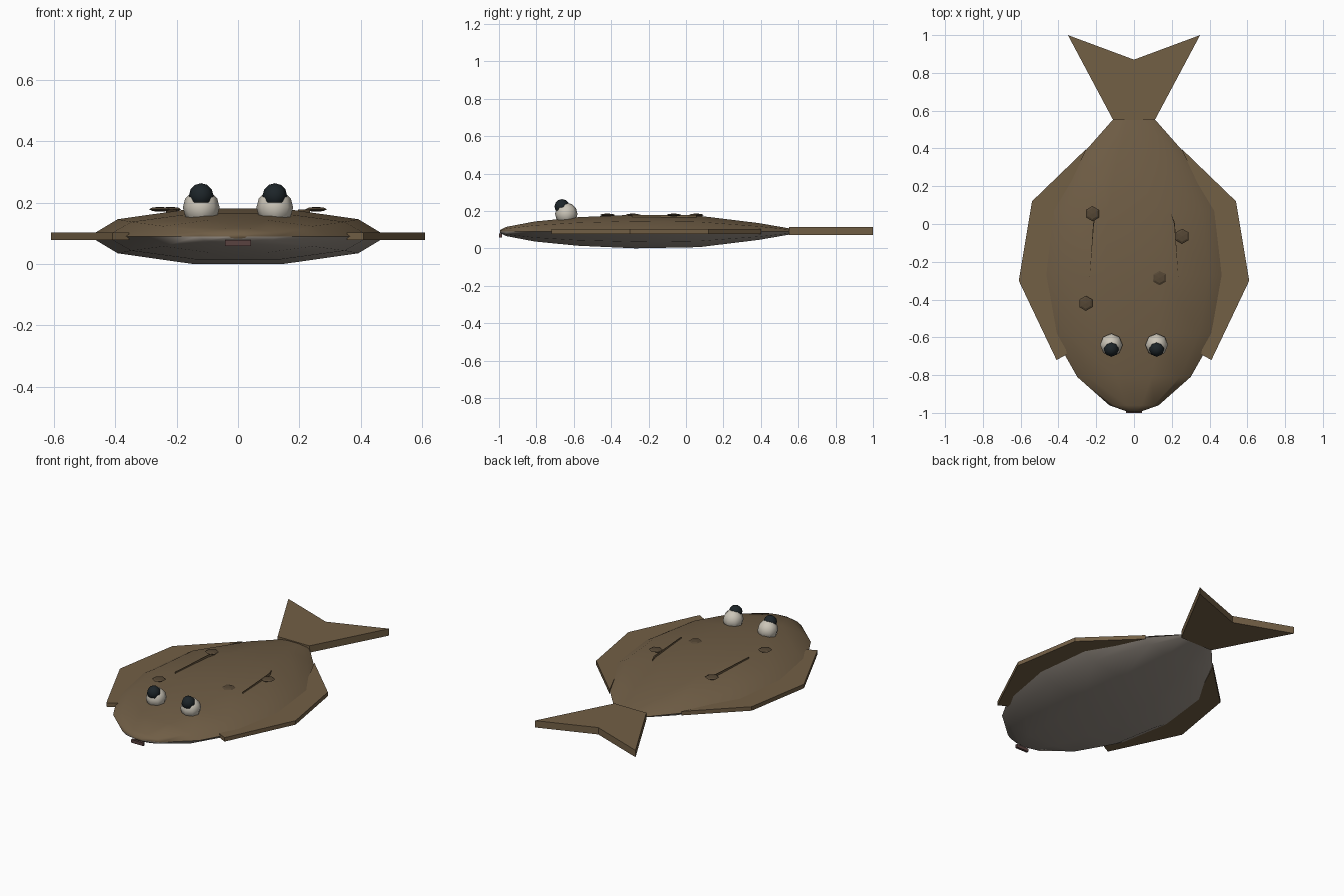
import bpy, bmesh
from math import sin, cos, tau, radians

if "Cube" in bpy.data.objects:
    bpy.data.objects.remove(bpy.data.objects["Cube"])


def material(name, r, g, b):
    m = bpy.data.materials.new(name)
    m.diffuse_color = (r, g, b, 1)
    m.use_nodes = True
    m.node_tree.nodes["Principled BSDF"].inputs["Base Color"].default_value = m.diffuse_color
    return m


BROWN = material("brown_skin", 0.16, 0.11, 0.06)
FIN = material("fin_brown", 0.17, 0.115, 0.06)
SPOT = material("spot_brown", 0.09, 0.062, 0.035)
BELLY = material("belly_grey", 0.33, 0.29, 0.25)
WHITE = material("eye_white", 0.60, 0.56, 0.48)
BLACK = material("pupil_black", 0.012, 0.018, 0.022)
LIP = material("mouth_dark", 0.10, 0.055, 0.05)
MID = 0.09  # height of the body's centre plane


def finish(bm, name, *mats):
    bmesh.ops.recalc_face_normals(bm, faces=bm.faces)
    me = bpy.data.meshes.new(name)
    bm.to_mesh(me)
    bm.free()
    ob = bpy.data.objects.new(name, me)
    bpy.context.collection.objects.link(ob)
    for m in mats:
        me.materials.append(m)
    return ob


def smooth(ob, angle=40):
    bpy.ops.object.select_all(action='DESELECT')
    ob.select_set(True)
    bpy.context.view_layer.objects.active = ob
    bpy.ops.object.shade_smooth_by_angle(angle=radians(angle))


def plate(name, outline, z, thick, mat):
    bm = bmesh.new()
    f = bm.faces.new([bm.verts.new((x, y, z - thick / 2)) for x, y in outline])
    ext = bmesh.ops.extrude_face_region(bm, geom=[f])
    vs = [v for v in ext["geom"] if isinstance(v, bmesh.types.BMVert)]
    bmesh.ops.translate(bm, verts=vs, vec=(0, 0, thick))
    return finish(bm, name, mat)


def ball(name, loc, radius, segs, rings, mat, flat=1.0):
    bm = bmesh.new()
    bmesh.ops.create_uvsphere(bm, u_segments=segs, v_segments=rings, radius=radius)
    bmesh.ops.scale(bm, verts=bm.verts, vec=(1, 1, flat))
    bmesh.ops.translate(bm, verts=bm.verts, vec=loc)
    return finish(bm, name, mat)


# Flat body: ten-sided oval sections (y, half width, half height)
sections = [(-0.995, 0.03, 0.008), (-0.96, 0.13, 0.026), (-0.81, 0.30, 0.056),
            (-0.58, 0.43, 0.080), (-0.27, 0.485, 0.0946), (0.07, 0.445, 0.088),
            (0.39, 0.255, 0.047), (0.56, 0.105, 0.016)]
SIDES = 10
bm = bmesh.new()
loops = [[bm.verts.new((w * cos(tau * i / SIDES), y, MID + h * sin(tau * i / SIDES)))
          for i in range(SIDES)] for y, w, h in sections]
for a, b in zip(loops, loops[1:]):
    for i in range(SIDES):
        j = (i + 1) % SIDES
        f = bm.faces.new((a[i], a[j], b[j], b[i]))
        f.material_index = int(i >= SIDES // 2)
bm.faces.new(loops[0])
bm.faces.new(loops[-1])
smooth(finish(bm, "body", BROWN, BELLY), 60)

# Forked tail
plate("tail_fin", [(0.11, 0.55), (0.35, 1.0), (0, 0.87), (-0.35, 1.0), (-0.11, 0.55)],
      0.092, 0.043, FIN)

# Mirrored parts: fringe fins, back ridges, eyes
fringe = [(0.355, -0.69), (0.41, -0.72), (0.61, -0.30), (0.54, 0.12),
          (0.25, 0.40), (0.40, 0.08), (0.44, -0.30)]
ridge = [(0.195, 0.055), (0.216, 0.01), (0.235, -0.29), (0.212, 0.0)]
for s, side in ((-1, "left"), (1, "right")):
    plate("fringe_fin_" + side, [(s * x, y) for x, y in fringe], 0.09, 0.025, FIN)
    plate("back_ridge_" + side, [(s * x, y) for x, y in ridge], 0.167, 0.02, FIN)
    smooth(ball("eye_" + side, (s * 0.12, -0.64, 0.184), 0.06, 8, 6, WHITE), 50)
    smooth(ball("pupil_" + side, (s * 0.12, -0.663, 0.223), 0.04, 8, 6, BLACK), 50)

# Skin spots
for n, (x, y) in enumerate([(-0.22, 0.055), (0.255, -0.065), (0.135, -0.285), (-0.255, -0.42)]):
    ball(f"spot_{n + 1}", (x, y, 0.178), 0.04, 6, 4, SPOT, 0.2)

# Mouth
plate("mouth", [(-0.042, -1.0), (0.042, -1.0), (0.042, -0.985), (-0.042, -0.985)],
      0.068, 0.02, LIP)
